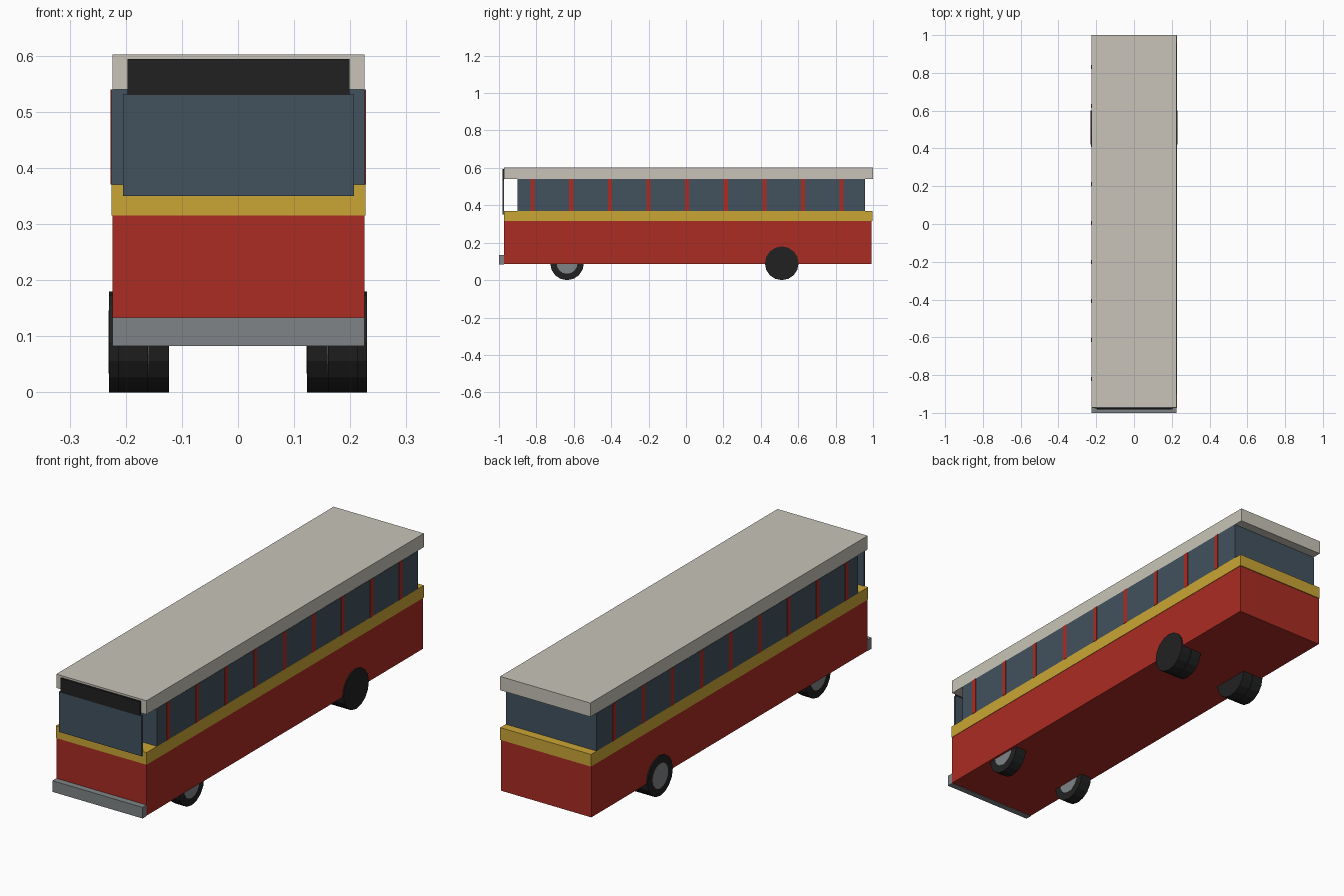
import bpy, bmesh, math
from mathutils import Matrix

old = bpy.data.objects.get("Cube")
if old:
    bpy.data.objects.remove(old, do_unlink=True)


def material(name, r, g, b):
    m = bpy.data.materials.new(name)
    m.use_nodes = True
    m.diffuse_color = (r, g, b, 1)
    m.node_tree.nodes["Principled BSDF"].inputs["Base Color"].default_value = (r, g, b, 1)
    return m


RED = material("red paint", 0.40, 0.025, 0.016)
YELLOW = material("yellow paint", 0.59, 0.375, 0.035)
CREAM = material("cream roof", 0.58, 0.55, 0.48)
GLASS = material("blue grey glass", 0.054, 0.084, 0.112)
GREY = material("grey metal", 0.216, 0.231, 0.238)
BLACK = material("black rubber", 0.0152, 0.0155, 0.0155)


def finish(name, bm, mat):
    mesh = bpy.data.meshes.new(name)
    bm.to_mesh(mesh)
    bm.free()
    mesh.materials.append(mat)
    ob = bpy.data.objects.new(name, mesh)
    bpy.context.collection.objects.link(ob)
    return ob


def box(name, mat, x, y, z):
    """Box from (min, max) pairs on each axis."""
    bm = bmesh.new()
    size = [b - a for a, b in (x, y, z)]
    mid = [(a + b) / 2 for a, b in (x, y, z)]
    bmesh.ops.create_cube(bm, size=1, matrix=Matrix.Translation(mid) @ Matrix.Diagonal((*size, 1)))
    return finish(name, bm, mat)


def disc(name, mat, x, y, radius):
    """Cylinder along x between the (min, max) pair, at axle height."""
    bm = bmesh.new()
    place = Matrix.Translation((sum(x) / 2, y, AXLE_Z)) @ Matrix.Rotation(math.pi / 2, 4, "Y")
    bmesh.ops.create_cone(bm, cap_ends=True, segments=16, radius1=radius, radius2=radius,
                          depth=x[1] - x[0], matrix=place)
    return finish(name, bm, mat)


# Body shell
box("lower_body", RED, (-0.224, 0.225), (-0.972, 0.993), (0.085, 0.315))
box("waist_band", YELLOW, (-0.225, 0.227), (-0.974, 0.997), (0.315, 0.37))
box("window_glass", GLASS, (-0.2255, 0.2265), (-0.9, 0.957), (0.37, 0.54))
box("roof", CREAM, (-0.224, 0.225), (-0.972, 1.0), (0.54, 0.602))

# Front fittings
box("windscreen", GLASS, (-0.205, 0.207), (-0.98, -0.972), (0.35, 0.532))
box("destination_sign", BLACK, (-0.197, 0.199), (-0.982, -0.973), (0.53, 0.594))
box("front_bumper", GREY, (-0.224, 0.225), (-1.0, -0.972), (0.083, 0.133))

# Window pillars, as thin strips on both sides
for i in range(9):
    y = -0.82 + i * 0.2065
    span = (y - 0.011, y + 0.011)
    box(f"right_pillar_{i + 1}", RED, (-0.227, -0.2245), span, (0.37, 0.54))
    box(f"left_pillar_{i + 1}", RED, (0.2255, 0.2285), span, (0.37, 0.54))

# Wheels
AXLE_Z = 0.09
RADIUS = 0.09
HUB = 0.056
FRONT_Y, REAR_Y = -0.636, 0.512

# Single front wheels with a hub on both faces
for side, (a, b) in (("right", (-0.213, -0.16)), ("left", (0.16, 0.214))):
    disc(f"front_{side}_tyre", BLACK, (a, b), FRONT_Y, RADIUS)
    disc(f"front_{side}_hub", GREY, (a - 0.001, b + 0.001), FRONT_Y, HUB)

# Paired rear wheels, hub on one face only
for side, a in (("right", -0.23), ("left", 0.123)):
    disc(f"rear_{side}_outer_tyre", BLACK, (a, a + 0.052), REAR_Y, RADIUS)
    disc(f"rear_{side}_inner_tyre", BLACK, (a + 0.055, a + 0.107), REAR_Y, RADIUS)
    disc(f"rear_{side}_spacer", BLACK, (a + 0.05, a + 0.057), REAR_Y, RADIUS * 0.95)
    disc(f"rear_{side}_hub", GREY, (a - 0.001, a + 0.02), REAR_Y, HUB)
